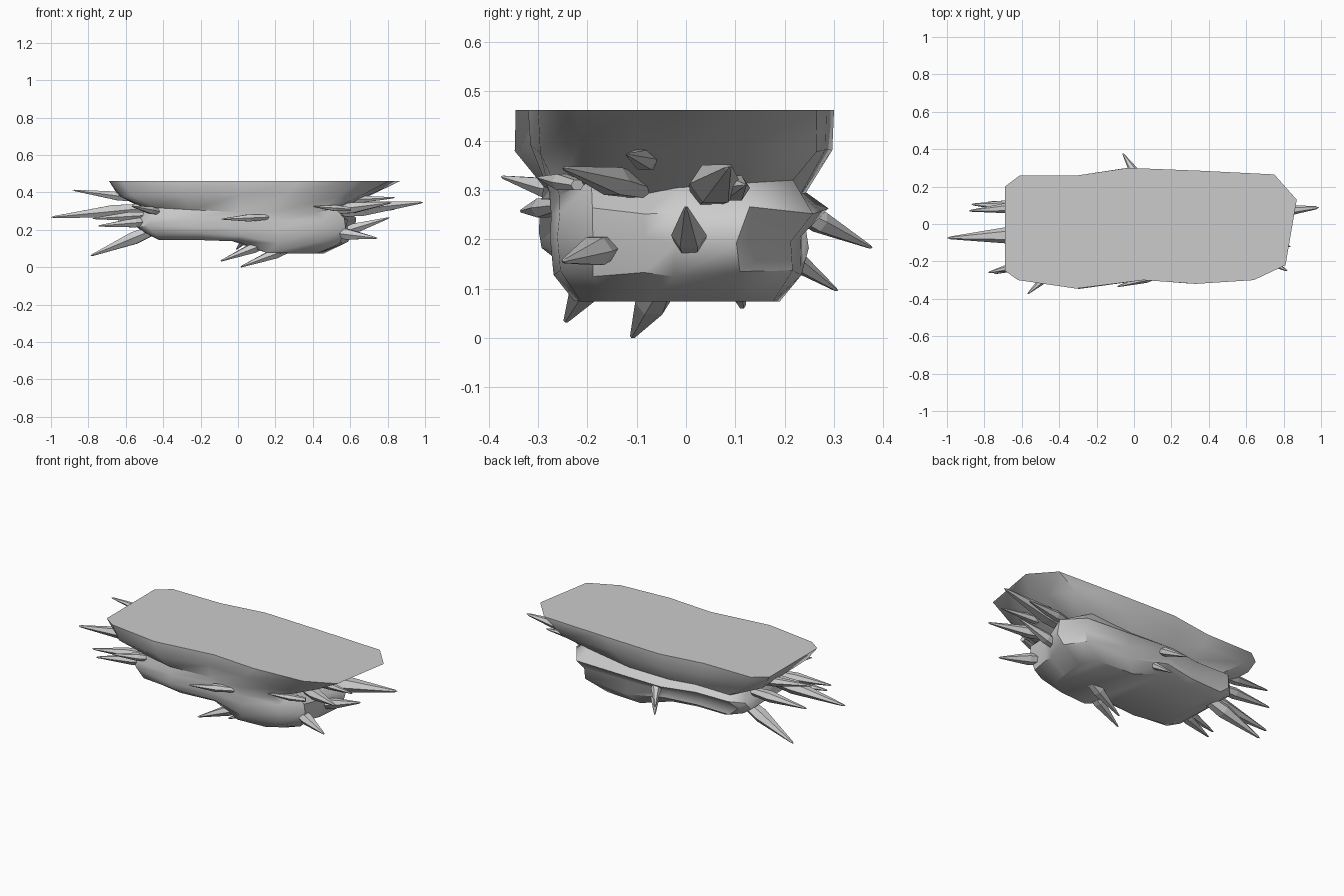
import bpy, bmesh, math, random
from mathutils import Vector

if "Cube" in bpy.data.objects:
    bpy.data.objects.remove(bpy.data.objects["Cube"])

random.seed(4)

# Top outline of the slab: back edge and front edge, both left to right
BACK = [(-.69, .20), (-.61, .26), (-.30, .26), (-.03, .30), (.35, .285), (.75, .265), (.87, .13), (.825, -.03)]
FRONT = [(-.69, -.25), (-.62, -.30), (-.31, -.345), (.05, -.30), (.33, -.32), (.64, -.30), (.81, -.22), (.81, -.10)]
N = len(BACK)

# Horizontal layers: height, left x, right x, front y, back y, jitter
LAYERS = [
    (.462, -.69, .87, -.345, .30, 0),
    (.385, -.63, .73, -.345, .295, .010),
    (.305, -.49, .56, -.295, .25, .015),
    (.262, -.52, .62, -.30, .285, .012),
    (.222, -.54, .62, -.295, .24, .010),
    (.180, -.49, .59, -.29, .245, .008),
    (.145, -.42, .46, -.245, .20, 0),
]


def finish(name, bm, smooth):
    bmesh.ops.recalc_face_normals(bm, faces=bm.faces)
    me = bpy.data.meshes.new(name)
    bm.to_mesh(me)
    bm.free()
    ob = bpy.data.objects.new(name, me)
    bpy.context.collection.objects.link(ob)
    if smooth:
        bpy.ops.object.select_all(action='DESELECT')
        ob.select_set(True)
        bpy.context.view_layer.objects.active = ob
        bpy.ops.object.shade_smooth_by_angle(angle=math.radians(45))
    return ob


# Rock slab, narrowing downwards, with a deeper belly on the right
bm = bmesh.new()
rings = []
for z, x0, x1, y0, y1, jit in LAYERS:
    ring = []
    for x, y in BACK + FRONT[::-1]:
        px = x0 + (x + .69) / 1.56 * (x1 - x0)
        py = y * (y1 / .30 if y > 0 else y0 / -.345)
        belly = min(1, max(0, (px + .02) / .18))
        depth = max(0, (.262 - z) / (.262 - .145))
        pz = z - .071 * belly * depth
        ring.append(bm.verts.new((px + random.uniform(-jit, jit),
                                  py + random.uniform(-jit, jit) * .5,
                                  pz + random.uniform(-jit, jit))))
    rings.append(ring)
for a, b in zip(rings, rings[1:]):
    for i in range(2 * N):
        j = (i + 1) % (2 * N)
        bm.faces.new((a[i], a[j], b[j], b[i]))
for ring in (rings[0], rings[-1]):
    for i in range(N - 1):
        bm.faces.new((ring[i], ring[i + 1], ring[2 * N - 2 - i], ring[2 * N - 1 - i]))
finish("rock_slab", bm, True)


# Crystal spikes: base, tip, radius
def spike(name, base, tip, r, sides=6):
    base, tip = Vector(base), Vector(tip)
    rot = (tip - base).to_track_quat('Z', 'Y')
    bm = bmesh.new()
    loops = []
    for t, k in ((0, .65), (.40, 1), (.97, .16)):
        loops.append([bm.verts.new(base.lerp(tip, t) + rot @ Vector((
            r * k * math.cos(math.tau * i / sides),
            r * k * .85 * math.sin(math.tau * i / sides), 0))) for i in range(sides)])
    for a, b in zip(loops, loops[1:]):
        for i in range(sides):
            j = (i + 1) % sides
            bm.faces.new((a[i], a[j], b[j], b[i]))
    bm.faces.new(loops[0])
    end = bm.verts.new(tip)
    for i in range(sides):
        bm.faces.new((loops[-1][i], loops[-1][(i + 1) % sides], end))
    finish(name, bm, False)


SPIKES = {
    "left": [((-.45, -.05, .32), (-1.0, -.075, .267), .045),
             ((-.48, .10, .36), (-.885, .07, .412), .032),
             ((-.46, .09, .29), (-.87, .105, .285), .036),
             ((-.40, .07, .22), (-.79, .115, .06), .045),
             ((-.42, -.17, .25), (-.75, -.265, .22), .034),
             ((-.45, -.18, .28), (-.78, -.26, .26), .032)],
    "right": [((.45, .04, .29), (.99, .088, .347), .052),
              ((.50, -.06, .355), (.84, -.12, .372), .028),
              ((.48, -.08, .30), (.82, -.25, .345), .038),
              ((.50, .01, .17), (.81, .0, .265), .036),
              ((.48, -.14, .19), (.745, -.25, .155), .038),
              ((.50, .08, .30), (.84, .12, .31), .034)],
    "front": [((.16, -.26, .268), (-.09, -.335, .257), .026),
              ((-.40, -.22, .29), (-.57, -.375, .327), .026),
              ((.60, -.22, .31), (.40, -.30, .325), .022)],
    "back": [((.05, .20, .27), (-.06, .378, .182), .028),
             ((.09, .16, .20), (-.01, .308, .095), .026)],
    "under": [((.32, -.04, .12), (.01, -.11, .0), .036),
              ((.20, -.17, .15), (-.095, -.245, .032), .036)],
}
for side, group in SPIKES.items():
    for n, (base, tip, r) in enumerate(group, 1):
        spike(f"{side}_crystal_{n}", base, tip, r)
